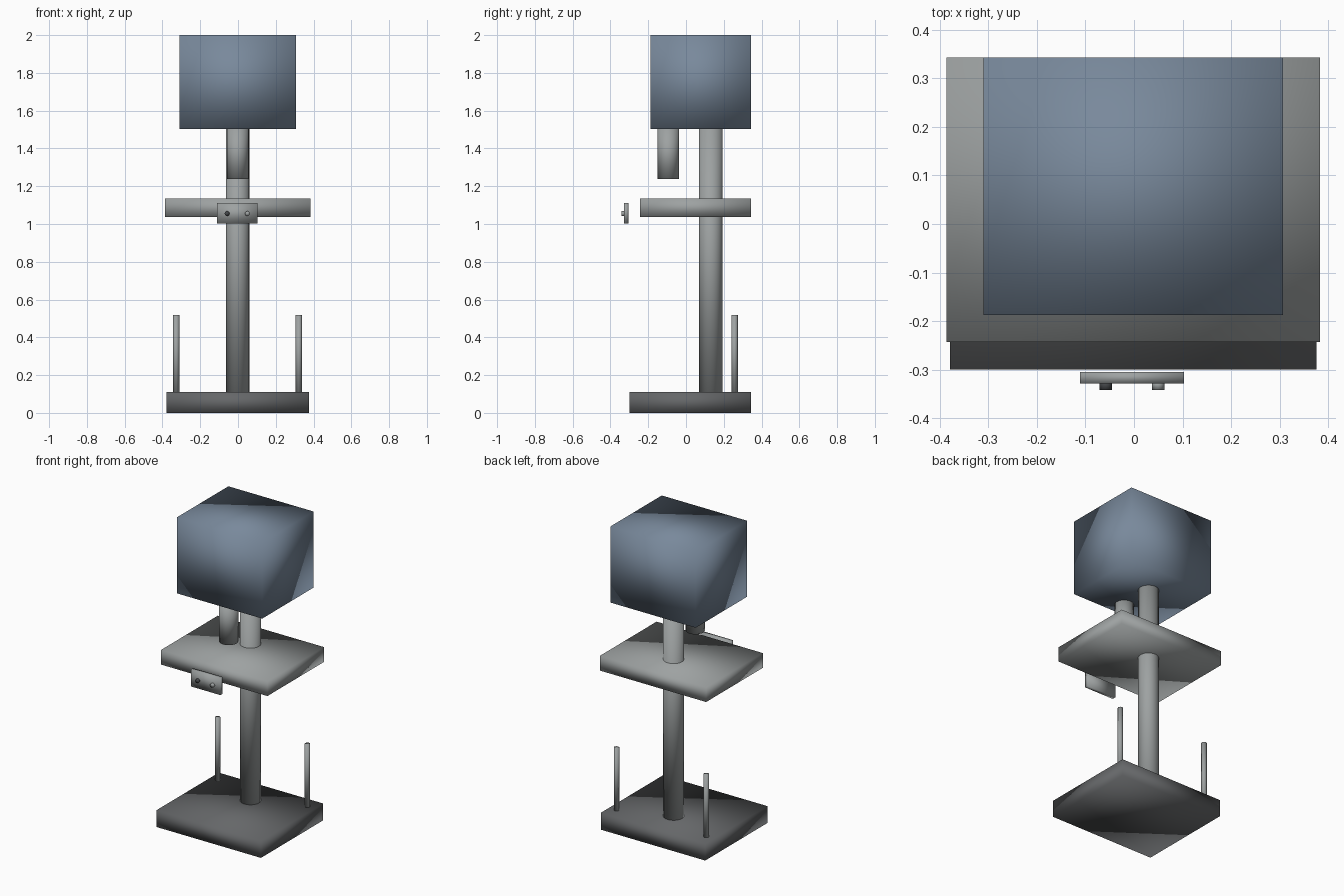
import bpy

if "Cube" in bpy.data.objects:
    bpy.data.objects.remove(bpy.data.objects["Cube"])


def material(name, rgb):
    m = bpy.data.materials.new(name)
    m.use_nodes = True
    m.diffuse_color = (*rgb, 1)
    m.node_tree.nodes["Principled BSDF"].inputs["Base Color"].default_value = (*rgb, 1)
    return m


BLUE = material("slate blue", (0.19, 0.25, 0.33))
GREY = material("mid grey", (0.34, 0.36, 0.36))
DARK = material("dark grey", (0.13, 0.135, 0.14))
BLACK = material("charcoal", (0.06, 0.065, 0.07))


def finish(name, mat):
    ob = bpy.context.object
    ob.name = name
    ob.data.materials.append(mat)
    bpy.ops.object.transform_apply(location=False, rotation=True, scale=True)
    bpy.ops.object.shade_smooth()
    return ob


def box(name, mat, low, high):
    centre = [(a + b) / 2 for a, b in zip(low, high)]
    bpy.ops.mesh.primitive_cube_add(size=1, location=centre)
    bpy.context.object.scale = [b - a for a, b in zip(low, high)]
    return finish(name, mat)


def tube(name, mat, x, y, bottom, top, radius, sides):
    bpy.ops.mesh.primitive_cylinder_add(
        vertices=sides, radius=radius, depth=top - bottom,
        location=(x, y, (bottom + top) / 2))
    return finish(name, mat)


# Main slabs and head
box("base", DARK, (-0.379, -0.3, 0), (0.376, 0.343, 0.11))
box("tray", GREY, (-0.386, -0.243, 1.038), (0.383, 0.343, 1.134))
box("head", BLUE, (-0.31, -0.188, 1.503), (0.307, 0.343, 2.0))

# Central post and the nozzle hanging under the head
tube("post", GREY, -0.002, 0.131, 0.1, 1.51, 0.062, 24)
tube("nozzle", GREY, -0.002, -0.093, 1.237, 1.51, 0.057, 24)

# Rear guide rods
for side, x in (("right", -0.327), ("left", 0.322)):
    tube(side + "_rod", GREY, x, 0.257, 0.1, 0.519, 0.017, 8)

# Control panel with two round buttons
box("control_panel", GREY, (-0.111, -0.329, 1.002), (0.103, -0.305, 1.112))
for side, x, mat in (("right", -0.058, BLACK), ("left", 0.05, GREY)):
    bpy.ops.mesh.primitive_cylinder_add(
        vertices=12, radius=0.013, depth=0.02,
        location=(x, -0.332, 1.055), rotation=(1.5708, 0, 0))
    finish(side + "_button", mat)
